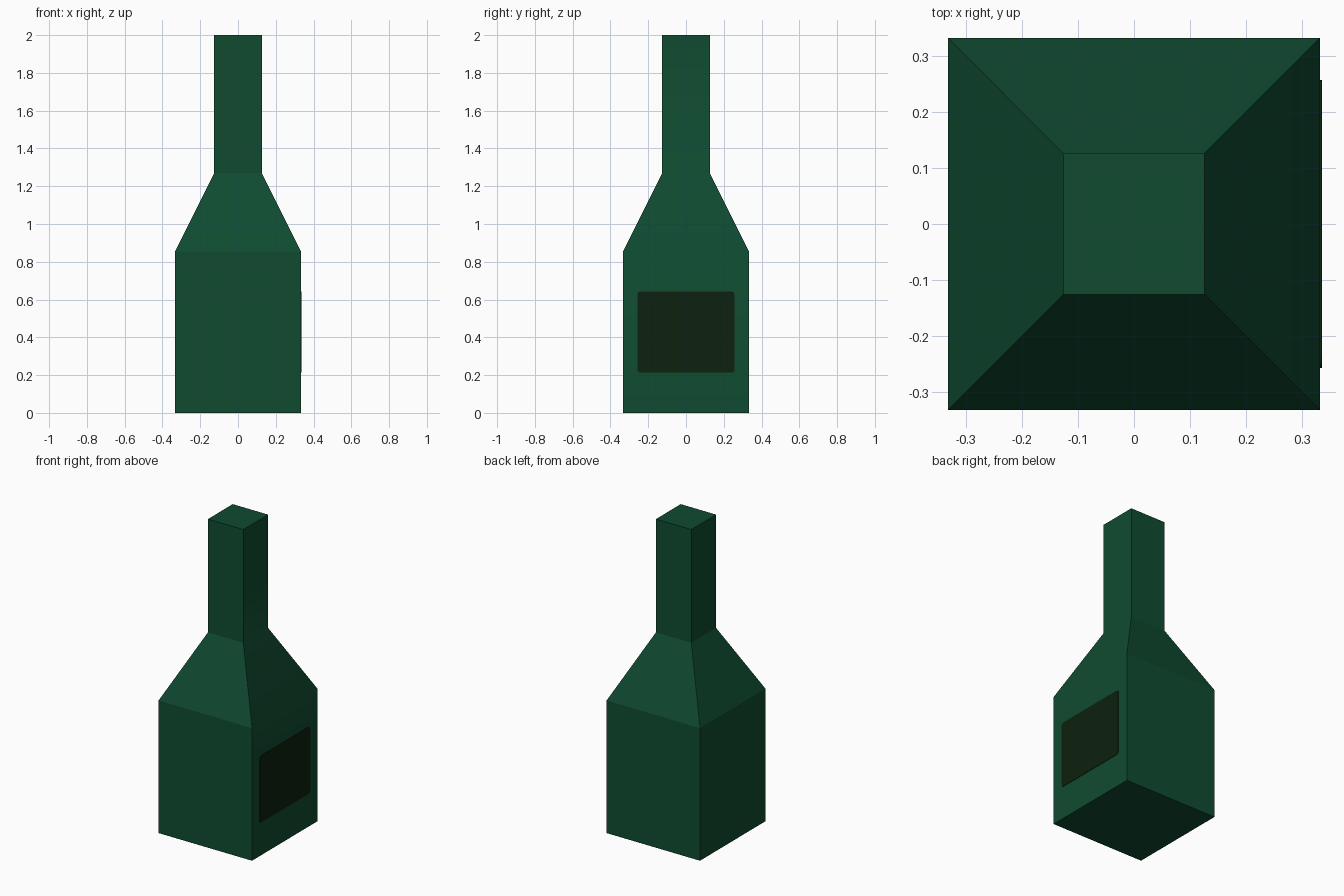
import bpy
import bmesh
from mathutils import Matrix, Vector

cube = bpy.data.objects.get("Cube")
if cube:
    bpy.data.objects.remove(cube, do_unlink=True)


def make_material(name, rgb):
    mat = bpy.data.materials.new(name)
    mat.use_nodes = True
    colour = (*rgb, 1.0)
    mat.diffuse_color = colour
    mat.node_tree.nodes["Principled BSDF"].inputs["Base Color"].default_value = colour
    return mat


def make_object(name, bm, mat):
    bmesh.ops.recalc_face_normals(bm, faces=bm.faces)
    mesh = bpy.data.meshes.new(name)
    bm.to_mesh(mesh)
    bm.free()
    mesh.materials.append(mat)
    obj = bpy.data.objects.new(name, mesh)
    bpy.context.collection.objects.link(obj)
    return obj


green = make_material("bottle green", (0.005, 0.07, 0.03))
dark = make_material("dark label", (0.004, 0.0152, 0.0044))

# Square bottle: half width and height at base, shoulder, neck and top
profile = [(0.333, 0.0), (0.333, 0.855), (0.126, 1.27), (0.126, 2.0)]
bm = bmesh.new()
rings = [[bm.verts.new((x * w, y * w, z))
          for x, y in ((-1, -1), (1, -1), (1, 1), (-1, 1))]
         for w, z in profile]
for low, high in zip(rings, rings[1:]):
    for i in range(4):
        j = (i + 1) % 4
        bm.faces.new((low[i], low[j], high[j], high[i]))
bm.faces.new(rings[0])
bm.faces.new(rings[-1])
bottle = make_object("bottle", bm, green)

# The label side blends softly over the shoulder; the other sides are flat
for face in bottle.data.polygons:
    face.use_smooth = face.normal.x > 0.5

# Label plate with slightly rounded corners
bm = bmesh.new()
size = Vector((0.006, 0.515, 0.43))
place = Matrix.Translation((0.333, 0, 0.428)) @ Matrix.Diagonal(size).to_4x4()
bmesh.ops.create_cube(bm, size=1, matrix=place)
corners = [e for e in bm.edges
           if abs(e.verts[0].co.x - e.verts[1].co.x) > 0.001]
bmesh.ops.bevel(bm, geom=corners, offset=0.018, segments=3, profile=0.5,
                affect='EDGES')
make_object("label", bm, dark)
